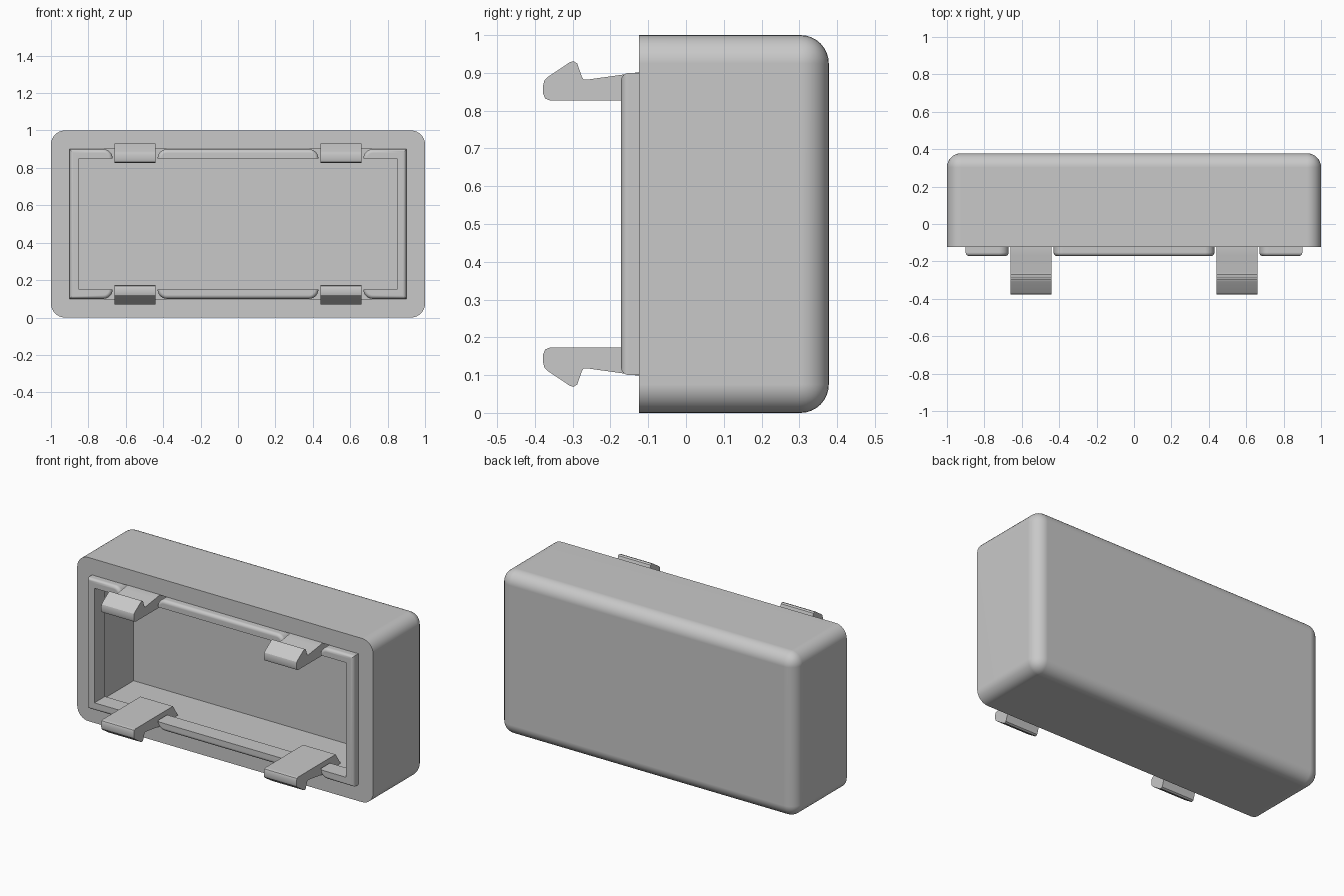
import bpy, bmesh, math

if "Cube" in bpy.data.objects:
    bpy.data.objects.remove(bpy.data.objects["Cube"], do_unlink=True)

grey = bpy.data.materials.new("light grey plastic")
grey.use_nodes = True
grey.diffuse_color = (0.58, 0.58, 0.58, 1)
grey.node_tree.nodes["Principled BSDF"].inputs["Base Color"].default_value = (0.58, 0.58, 0.58, 1)


def make_object(name, bm):
    bmesh.ops.recalc_face_normals(bm, faces=bm.faces[:])
    mesh = bpy.data.meshes.new(name)
    bm.to_mesh(mesh)
    bm.free()
    mesh.materials.append(grey)
    ob = bpy.data.objects.new(name, mesh)
    bpy.context.collection.objects.link(ob)
    return ob


def shade(ob):
    """Smooth the rounded edges while large faces stay flat."""
    bpy.ops.object.select_all(action='DESELECT')
    ob.select_set(True)
    bpy.context.view_layer.objects.active = ob
    bpy.ops.object.shade_smooth_by_angle(angle=math.radians(30))
    ob.modifiers.new("flat faces", 'WEIGHTED_NORMAL').keep_sharp = True


def box(x, y0, y1, z0, z1):
    bm = bmesh.new()
    bmesh.ops.create_cube(bm, size=1)
    for v in bm.verts:
        v.co = (v.co.x * 2 * x, y0 if v.co.y < 0 else y1, z0 if v.co.z < 0 else z1)
    return bm


def prism(points, shift):
    """Closed outline of 3D points, extruded by the shift vector."""
    bm = bmesh.new()
    face = bm.faces.new([bm.verts.new(p) for p in points])
    ext = bmesh.ops.extrude_face_region(bm, geom=[face])
    bmesh.ops.translate(bm, vec=shift, verts=[g for g in ext["geom"] if isinstance(g, bmesh.types.BMVert)])
    return bm


FRONT, BACK, WALL = -0.124, 0.378, 0.1
LIP, LIP_BACK = -0.172, -0.07

# Housing: every edge rounded except those of the open front
bm = box(1, FRONT, BACK, 0, 1)
edges = [e for e in bm.edges if any(v.co.y > 0 for v in e.verts)]
bmesh.ops.bevel(bm, geom=edges, offset=0.075, segments=8, profile=0.5, affect='EDGES', clamp_overlap=True)
housing = make_object("housing", bm)

# Hollow inside, leaving walls of even thickness
cutter = make_object("cavity_cutter", box(1 - WALL, -0.5, BACK - WALL, WALL, 1 - WALL))
cutter.hide_render = True
cut = housing.modifiers.new("cavity", 'BOOLEAN')
cut.operation, cut.solver, cut.object = 'DIFFERENCE', 'EXACT', cutter
bpy.context.view_layer.objects.active = housing
bpy.ops.object.modifier_apply(modifier=cut.name)
bpy.data.objects.remove(cutter, do_unlink=True)
shade(housing)


def arc(cx, a0, a1, r=0.05, n=6):
    """Rounded end of a lip piece, as (x, z) points."""
    return [(cx + r * math.cos(math.radians(a0 + (a1 - a0) * i / n)),
             0.85 + r * math.sin(math.radians(a0 + (a1 - a0) * i / n))) for i in range(n + 1)]


def lip(name, outline):
    bm = prism([(x, LIP_BACK, z) for x, z in outline], (0, LIP - LIP_BACK, 0))

    def inner(v):
        return abs(v.co.x) < 0.851 and abs(v.co.z - 0.5) < 0.351
    edges = [e for e in bm.edges
             if all(v.co.y < LIP + 0.001 for v in e.verts) and not all(inner(v) for v in e.verts)]
    bmesh.ops.bevel(bm, geom=edges, offset=0.02, segments=4, profile=0.5, affect='EDGES', clamp_overlap=True)
    shade(make_object(name, bm))


# Lip lining the opening: a C-shaped piece at each side and a bar at top and bottom
upper = [(0.85, 0.85)] + arc(0.72, 180, 90) + [(0.9, 0.9)]
side = upper + [(x, 1 - z) for x, z in reversed(upper)]
bar = arc(-0.38, 180, 90) + arc(0.38, 90, 0)
for s, word in ((1, "left"), (-1, "right")):
    lip(word + "_lip", [(s * x, z) for x, z in side])
lip("top_lip", bar)
lip("bottom_lip", [(x, 1 - z) for x, z in bar])

# Snap hooks: barbed profile in (y, z), rooted on the cavity wall
hook = [(0.05, 0.902), (0.0, 0.827), (-0.360, 0.827), (-0.373, 0.832), (-0.378, 0.845),
        (-0.378, 0.868), (-0.375, 0.880), (-0.366, 0.889), (-0.308, 0.928), (-0.298, 0.931),
        (-0.288, 0.925), (-0.275, 0.888), (-0.271, 0.883), (-0.262, 0.882),
        (-0.17, 0.895), (-0.124, 0.902)]
for sx, side_name in ((1, "left"), (-1, "right")):
    for top in (True, False):
        pts = [(sx * 0.55 - 0.11, y, z if top else 1 - z) for y, z in hook]
        name = ("top_" if top else "bottom_") + side_name + "_hook"
        shade(make_object(name, prism(pts, (0.22, 0, 0))))
